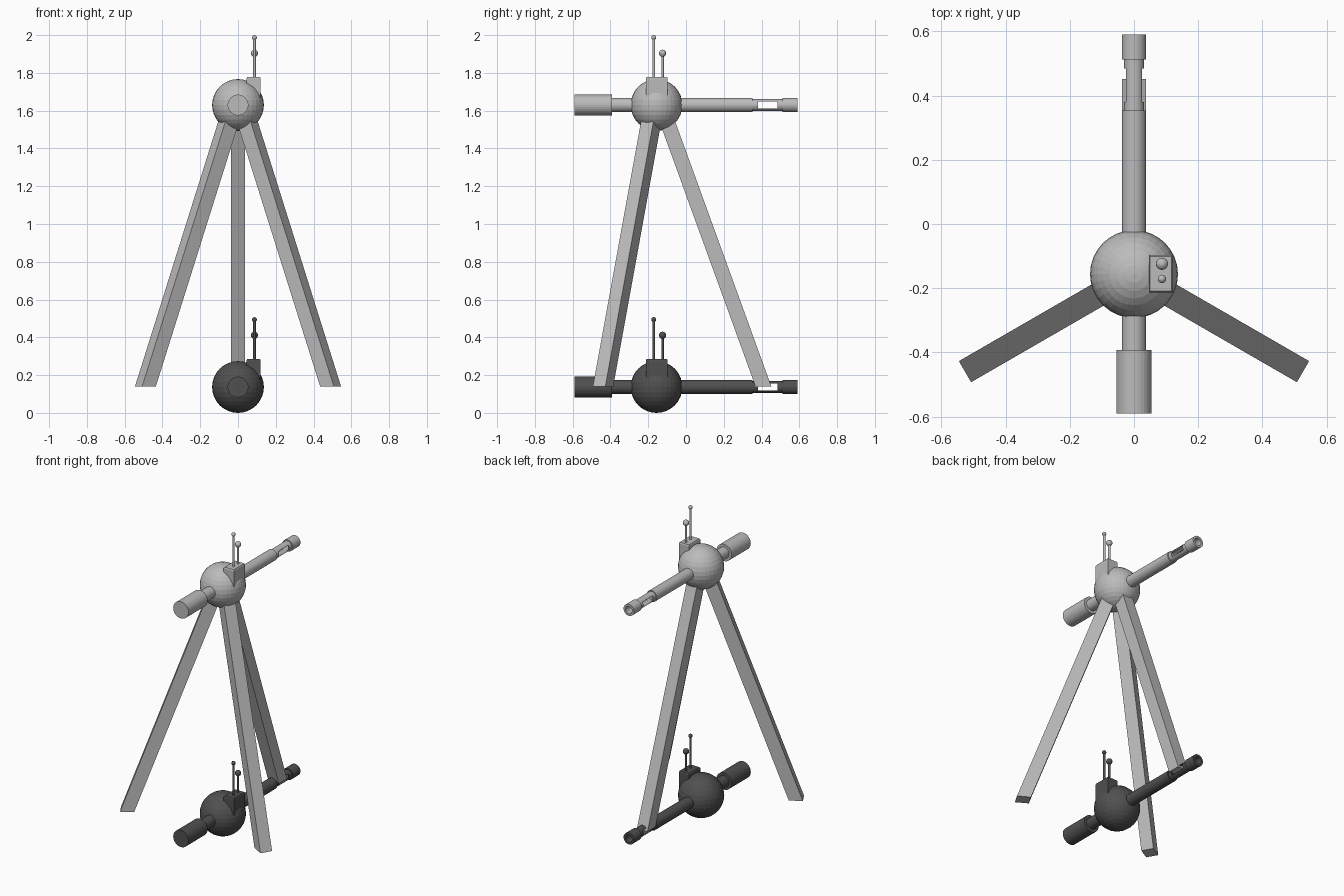
import bpy, bmesh, math
from mathutils import Matrix, Vector

if "Cube" in bpy.data.objects:
    bpy.data.objects.remove(bpy.data.objects["Cube"])

CY = -0.156            # y of the head centre
LOW, HIGH = 0.137, 1.630


def material(name, v):
    m = bpy.data.materials.new(name)
    m.diffuse_color = (v, v, v, 1)
    m.use_nodes = True
    m.node_tree.nodes["Principled BSDF"].inputs["Base Color"].default_value = m.diffuse_color
    return m


light = material("light grey", 0.50)
dark = material("dark grey", 0.08)


def finish(bm, name, mat):
    bmesh.ops.recalc_face_normals(bm, faces=bm.faces)
    me = bpy.data.meshes.new(name)
    bm.to_mesh(me)
    bm.free()
    me.materials.append(mat)
    ob = bpy.data.objects.new(name, me)
    bpy.context.collection.objects.link(ob)
    return ob


def lathe_y(name, profile, z, mat, closed=False, n=32):
    """Spin (radius, y) points round the y axis at height z."""
    bm = bmesh.new()
    vs = [bm.verts.new((r, y, z)) for r, y in profile]
    pairs = list(zip(vs, vs[1:])) + ([(vs[-1], vs[0])] if closed else [])
    edges = [bm.edges.new(p) for p in pairs]
    bmesh.ops.spin(bm, geom=vs + edges, cent=(0, 0, z), axis=(0, 1, 0),
                   angle=math.tau, steps=n)
    bmesh.ops.remove_doubles(bm, verts=bm.verts, dist=1e-5)
    return finish(bm, name, mat)


def ball(name, c, r, mat, u=32, v=16):
    bm = bmesh.new()
    bmesh.ops.create_uvsphere(bm, u_segments=u, v_segments=v, radius=r,
                              matrix=Matrix.Translation(c))
    return finish(bm, name, mat)


def box(name, lo, hi, mat, inset_top=0.0):
    bm = bmesh.new()
    lo, hi = Vector(lo), Vector(hi)
    bmesh.ops.create_cube(bm, size=1, matrix=Matrix.Translation((lo + hi) / 2)
                          @ Matrix.Diagonal((*(hi - lo), 1)))
    if inset_top:
        top = [f for f in bm.faces if f.normal.z > 0.9]
        bmesh.ops.inset_region(bm, faces=top, thickness=inset_top)
        for v in top[0].verts:
            v.co.z += inset_top * 1.5
    return finish(bm, name, mat)


def aerial(name, x, y, z0, z1, r_ball, mat):
    bm = bmesh.new()
    bmesh.ops.create_cone(bm, cap_ends=True, segments=12, radius1=0.007, radius2=0.007,
                          depth=z1 - z0, matrix=Matrix.Translation((x, y, (z0 + z1) / 2)))
    bmesh.ops.create_uvsphere(bm, u_segments=16, v_segments=8, radius=r_ball,
                              matrix=Matrix.Translation((x, y, z1)))
    finish(bm, name, mat)


def device(prefix, z, mat):
    # round head and the stepped tube through it
    ball(prefix + "_head", (0, CY, z), 0.137, mat)
    lathe_y(prefix + "_tube", [(0, -0.59), (0.055, -0.59), (0.055, -0.392), (0.037, -0.392),
                               (0.037, 0.353), (0, 0.353)], z, mat)
    # hollow slotted end with a wider ring
    end = lathe_y(prefix + "_slotted_end",
                  [(0.024, 0.34), (0.031, 0.34), (0.031, 0.512), (0.038, 0.512),
                   (0.038, 0.59), (0.024, 0.59)], z, mat, closed=True)
    cutter = box(prefix + "_slot_cutter", (-0.1, 0.38, z - 0.019), (0.1, 0.484, z + 0.019), mat)
    cutter.hide_render = True
    cutter.hide_set(True)
    mod = end.modifiers.new("slot", 'BOOLEAN')
    mod.operation, mod.solver, mod.object = 'DIFFERENCE', 'EXACT', cutter
    bpy.context.view_layer.objects.active = end
    bpy.ops.object.modifier_apply(modifier=mod.name)
    bpy.data.objects.remove(cutter)
    # aerial mount and two ball-tipped aerials
    box(prefix + "_aerial_mount", (0.046, -0.213, z + 0.01), (0.120, -0.097, z + 0.141), mat, 0.005)
    aerial(prefix + "_tall_aerial", 0.087, -0.171, z + 0.14, z + 0.357, 0.013, mat)
    aerial(prefix + "_short_aerial", 0.087, -0.124, z + 0.14, z + 0.274, 0.019, mat)


def leg(name, angle):
    # slanted square bar, cut level at the foot
    z0, z1, w = 0.14, 1.60, 0.038
    bm = bmesh.new()
    rings = []
    for z in (z0, z1):
        s = 0.363 * (z - z0)
        rings.append([bm.verts.new((r - s, y, z)) for r, y in
                      ((0.524, -w), (0.608, -w), (0.608, w), (0.524, w))])
    a, b = rings
    bm.faces.new(a)
    bm.faces.new(b)
    for i in range(4):
        j = (i + 1) % 4
        bm.faces.new((a[i], a[j], b[j], b[i]))
    bmesh.ops.transform(bm, verts=bm.verts, matrix=Matrix.Translation((0, CY, 0))
                        @ Matrix.Rotation(math.radians(angle), 4, 'Z'))
    finish(bm, name, light)


device("upper", HIGH, light)
device("lower", LOW, dark)
for part, ang in (("back_leg", 90), ("left_leg", 210), ("right_leg", 330)):
    leg(part, ang)
